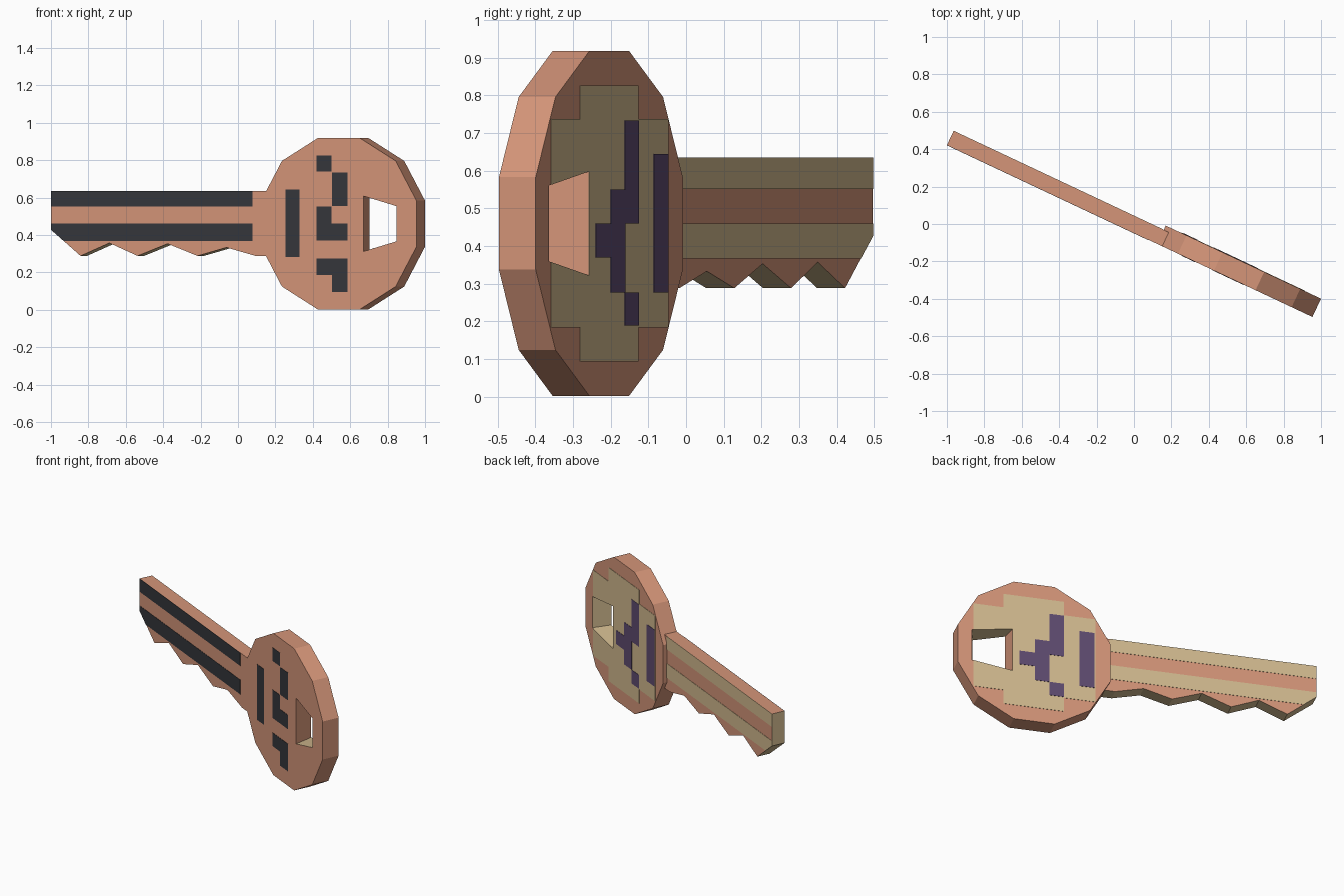
import bpy, bmesh, math

cube = bpy.data.objects.get("Cube")
if cube:
    bpy.data.objects.remove(cube, do_unlink=True)

TURN = math.radians(-25.2)          # the key lies diagonally across the frame
FRONT, HEAD_BACK, BLADE_BACK = -0.0435, 0.0645, 0.0387
MID, HEAD_U, RADIUS = 0.46, 0.616, 0.475
PLATE = 0.002


def material(name, rgb):
    m = bpy.data.materials.new(name)
    m.use_nodes = True
    m.diffuse_color = (*rgb, 1)
    m.node_tree.nodes["Principled BSDF"].inputs["Base Color"].default_value = (*rgb, 1)
    return m


copper = material("copper", (0.66, 0.30, 0.19))
sand = material("sand", (0.64, 0.49, 0.275))
purple = material("purple", (0.113, 0.07, 0.163))
charcoal = material("charcoal", (0.036, 0.038, 0.045))


def finish(bm, name, mats, rule=None):
    bmesh.ops.recalc_face_normals(bm, faces=bm.faces)
    bm.normal_update()
    if rule:
        for f in bm.faces:
            f.material_index = rule(f)
    mesh = bpy.data.meshes.new(name)
    bm.to_mesh(mesh)
    bm.free()
    for m in mats:
        mesh.materials.append(m)
    obj = bpy.data.objects.new(name, mesh)
    obj.rotation_euler.z = TURN
    bpy.context.collection.objects.link(obj)
    return obj


def add_prism(bm, outline, v0, v1):
    a = [bm.verts.new((u, v0, z)) for u, z in outline]
    b = [bm.verts.new((u, v1, z)) for u, z in outline]
    bm.faces.new(a)
    bm.faces.new(b[::-1])
    for i in range(len(a)):
        j = (i + 1) % len(a)
        bm.faces.new((a[i], b[i], b[j], a[j]))


def rect(u0, u1, z0, z1):
    return [(u0, z0), (u1, z0), (u1, z1), (u0, z1)]


def plates(name, mat, surface, side, outlines, height=PLATE):
    bm = bmesh.new()
    for outline in outlines:
        add_prism(bm, outline, surface, surface + side * height)
    finish(bm, name, [mat])


# Head: twelve-sided disc with a tapered hole
bm = bmesh.new()
rings = []
for v, hole in ((FRONT, ((0.762, 0.148), (0.957, 0.094))),
                (HEAD_BACK, ((0.747, 0.138), (0.991, 0.101)))):
    angles = [math.radians(15 + 30 * i) for i in range(12)]
    outer = [bm.verts.new((HEAD_U + RADIUS * math.cos(a), v, MID + RADIUS * math.sin(a)))
             for a in angles]
    (ul, hl), (ur, hr) = hole
    inner = [bm.verts.new((u, v, MID + h)) for u, h in ((ul, hl), (ur, hr), (ur, -hr), (ul, -hl))]
    edges = [bm.edges.new((r[i], r[i - 1])) for r in (outer, inner) for i in range(len(r))]
    bmesh.ops.triangle_fill(bm, edges=edges, use_beauty=True)
    rings.append((outer, inner))
for a, b in zip(*rings):
    for i in range(len(a)):
        bm.faces.new((a[i - 1], a[i], b[i], b[i - 1]))


def head_rule(f):
    c = f.calc_center_median()
    in_hole = (abs(f.normal.y) < 0.6 and abs(c.z - MID) < 0.2 and 0.72 < c.x < 1.0)
    return 1 if in_hole and f.normal.x < 0.5 else 0


finish(bm, "key_head", [copper, sand], head_rule)

# Blade: toothed bar that meets the edge of the head
TIP = -1.0845
blade = [(TIP, 0.635), (TIP, 0.428), (-0.91, 0.288), (-0.74, 0.357), (-0.573, 0.288),
         (-0.396, 0.353), (-0.219, 0.288), (-0.048, 0.333), (0.124, 0.288),
         (0.187, 0.288), (0.157, 0.338), (0.157, 0.582), (0.187, 0.635)]
bm = bmesh.new()
add_prism(bm, blade, FRONT, BLADE_BACK)
finish(bm, "key_blade", [copper, sand],
       lambda f: 1 if f.normal.z < -0.1 or f.normal.x < -0.5 else 0)


# Stripes on both sides of the blade
def stripes(end):
    return [rect(TIP, end, 0.551, 0.635),
            [(TIP, 0.46), (TIP, 0.428), (-1.008, 0.367), (end, 0.367), (end, 0.46)]]


plates("front_blade_stripes", charcoal, FRONT, -1, stripes(0.106))
plates("back_blade_stripes", sand, BLADE_BACK, 1, stripes(0.157))

# Dark marks on the front of the head
plates("front_head_marks", charcoal, FRONT, -1, [
    rect(0.301, 0.385, 0.283, 0.642),
    rect(0.485, 0.573, 0.738, 0.824),
    rect(0.578, 0.667, 0.556, 0.733),
    rect(0.485, 0.573, 0.369, 0.551),
    rect(0.573, 0.667, 0.369, 0.46),
    rect(0.485, 0.667, 0.187, 0.273),
    rect(0.578, 0.667, 0.096, 0.187)])

# Pale panel on the back of the head, fitted around the hole
plates("back_head_panel", sand, HEAD_BACK, 1, [
    rect(0.25, 0.747, 0.184, 0.737),
    rect(0.4375, 0.80, 0.737, 0.827),
    rect(0.4375, 0.80, 0.093, 0.184),
    [(0.747, 0.598), (0.98, 0.563), (0.98, 0.737), (0.747, 0.737)],
    [(0.747, 0.184), (0.98, 0.184), (0.98, 0.357), (0.747, 0.322)]])

# Purple marks over the pale panel
plates("back_head_marks", purple, HEAD_BACK, 1, [
    rect(0.255, 0.344, 0.277, 0.644),
    rect(0.4375, 0.524, 0.46, 0.733),
    rect(0.524, 0.611, 0.277, 0.55),
    rect(0.611, 0.705, 0.37, 0.46),
    rect(0.4375, 0.524, 0.189, 0.277)], 2 * PLATE)
